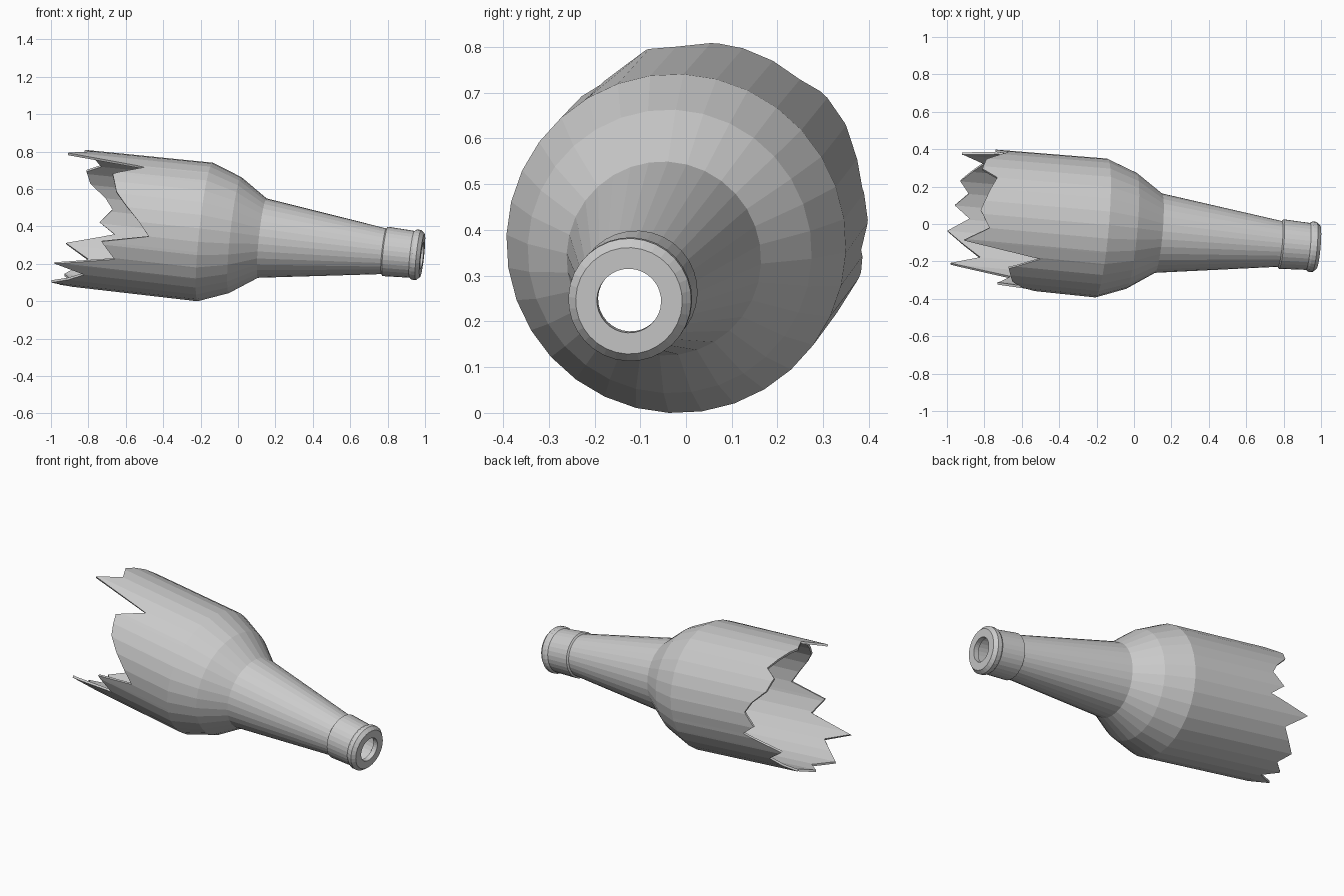
import bpy, bmesh, math
from mathutils import Vector

if "Cube" in bpy.data.objects:
    bpy.data.objects.remove(bpy.data.objects["Cube"])

SIDES = 32
OFFSET = math.radians(-3)               # facet phase
WALL = 0.013

# tilted bottle axis, parameterised by x
ORIGIN = Vector((0, -0.037, 0.358))
AXIS = Vector((1, -0.089, -0.108))
D = AXIS.normalized()
DOWN = (Vector((0, 0, -1)) - D * D.dot(Vector((0, 0, -1)))).normalized()
SIDE = D.cross(DOWN)
if SIDE.y < 0:
    SIDE = -SIDE

# jagged break: (angle from the bottom in degrees, x)
JAG = [(-159, -.91), (-148, -.50), (-135, -.67), (-117, -.65), (-106, -.60),
       (-82, -.47), (-73, -.73), (-58, -.66), (-46.5, -.98), (-37, -.82),
       (-14, -1.0), (-2, -.88), (8, -.96), (20, -.88), (30.5, -.93),
       (53, -.80), (66.5, -.92), (79, -.66), (88, -.74), (100, -.67),
       (110, -.71), (122, -.79), (135, -.81), (143, -.73), (156, -.77),
       (174, -.82), (188, -.77)]

# outer and inner profiles (axis position, radius), shoulder to mouth
OUTER = [(-.175, .373), (-.015, .312), (.13, .2135), (.78, .123), (.787, .133),
         (.93, .126), (.943, .135), (.965, .135), (.985, .117)]
INNER = [(.985, .0705), (.955, .0705), (.93, .110), (.78, .110),
         (.13, .2135 - WALL), (-.015, .312 - WALL), (-.175, .373 - WALL)]
R_EDGE = .368


def jag_x(deg):
    pts = [(JAG[-1][0] - 360, JAG[-1][1])] + JAG + [(JAG[0][0] + 360, JAG[0][1])]
    while deg < pts[0][0]:
        deg += 360
    while deg > pts[-1][0]:
        deg -= 360
    for (a, xa), (b, xb) in zip(pts, pts[1:]):
        if a <= deg <= b:
            return xa + (xb - xa) * (deg - a) / (b - a)


def radial(ang, r):
    """Point offset on a 32-sided ring, lying flat on the facet."""
    step = 2 * math.pi / SIDES
    d = (ang - OFFSET) % step - step / 2
    r *= math.cos(step / 2) / math.cos(d)
    return r * (math.cos(ang) * DOWN + math.sin(ang) * SIDE)


def edge_point(ang, r):
    off = radial(ang, r)
    x = jag_x(math.degrees(ang)) - off.x
    return ORIGIN + AXIS * x + off


# columns: facet corners plus the tips and notches of the break
tau = 2 * math.pi
angles = [(OFFSET + i * tau / SIDES) % tau for i in range(SIDES)]
for a, _ in JAG:
    a = math.radians(a) % tau
    near = min(range(len(angles)), key=lambda i: abs(angles[i] - a))
    if abs(angles[near] - a) > 0.012:
        angles.append(a)
angles.sort()

# glass shell: outer wall, mouth, inner wall, broken rim
bm = bmesh.new()
rows = [[bm.verts.new(edge_point(a, R_EDGE)) for a in angles]]
for x, r in OUTER + INNER:
    rows.append([bm.verts.new(ORIGIN + AXIS * x + radial(a, r)) for a in angles])
rows.append([bm.verts.new(edge_point(a, R_EDGE - WALL)) for a in angles])
n = len(angles)
for k, row in enumerate(rows):
    nxt = rows[(k + 1) % len(rows)]
    for i in range(n):
        j = (i + 1) % n
        bm.faces.new((row[i], row[j], nxt[j], nxt[i]))
bmesh.ops.recalc_face_normals(bm, faces=bm.faces)

# stand on the ground
low = min(v.co.z for v in bm.verts)
bmesh.ops.translate(bm, verts=bm.verts, vec=(0, 0, -low))

mesh = bpy.data.meshes.new("broken_bottle")
bm.to_mesh(mesh)
bm.free()
bottle = bpy.data.objects.new("broken_bottle", mesh)
bpy.context.collection.objects.link(bottle)
